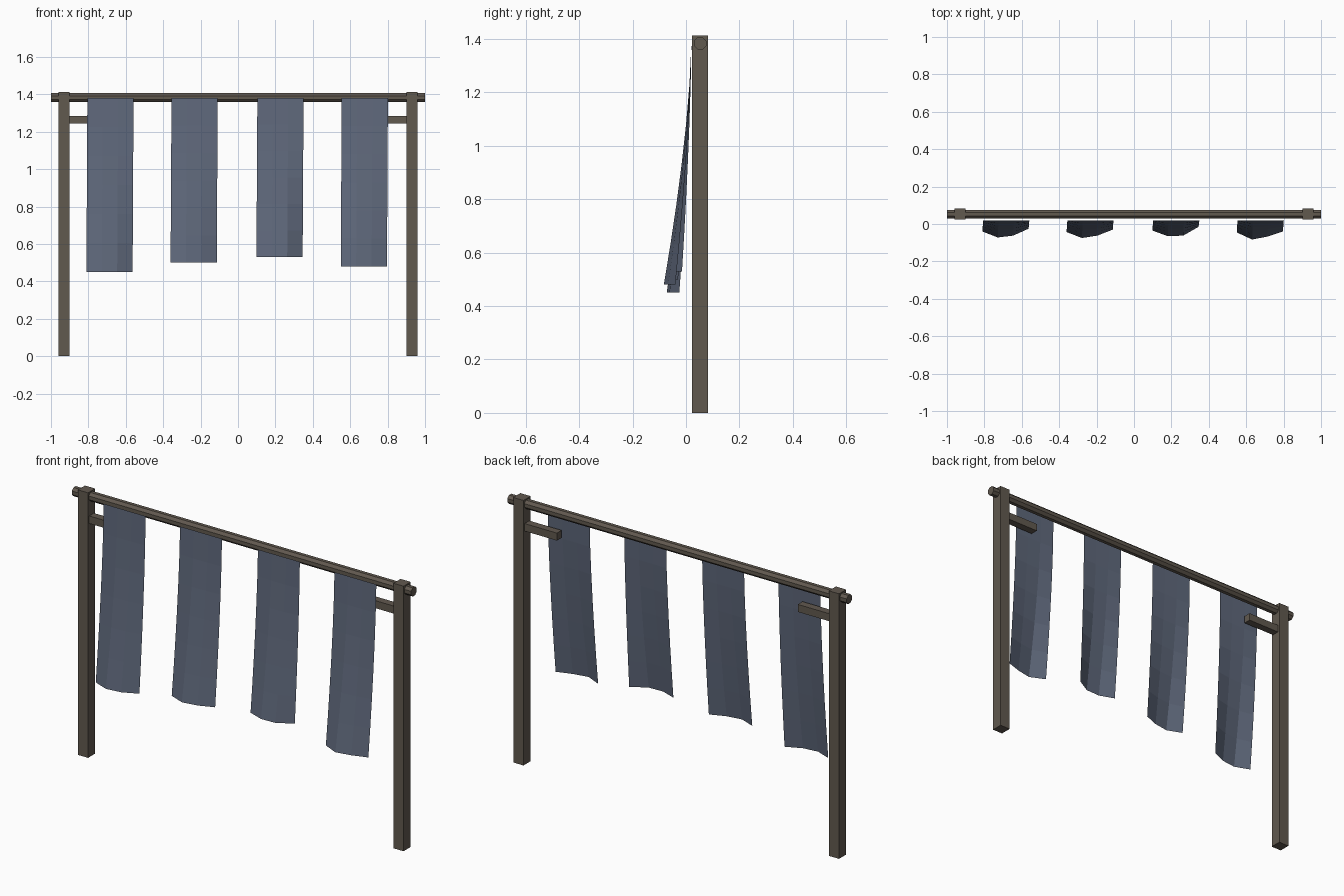
import bpy
import bmesh
import math
from mathutils import Matrix, Vector

cube = bpy.data.objects.get("Cube")
if cube:
    bpy.data.objects.remove(cube, do_unlink=True)


def make_material(name, rgb):
    mat = bpy.data.materials.new(name)
    mat.use_nodes = True
    color = (*rgb, 1.0)
    mat.diffuse_color = color
    mat.node_tree.nodes["Principled BSDF"].inputs["Base Color"].default_value = color
    return mat


WOOD = make_material("weathered wood", (0.12, 0.10, 0.078))
CLOTH = make_material("slate blue cloth", (0.115, 0.14, 0.2))
FRAME_Y = 0.053


def add_object(name, bm, mat):
    mesh = bpy.data.meshes.new(name)
    bmesh.ops.recalc_face_normals(bm, faces=bm.faces)
    bm.to_mesh(mesh)
    bm.free()
    mesh.materials.append(mat)
    obj = bpy.data.objects.new(name, mesh)
    bpy.context.collection.objects.link(obj)
    return obj


def add_box(name, center, size):
    bm = bmesh.new()
    matrix = Matrix.Translation(center) @ Matrix.Diagonal((*size, 1))
    bmesh.ops.create_cube(bm, size=1, matrix=matrix)
    return add_object(name, bm, WOOD)


# Posts with a short inward brace on each side
for side, sign in (("left", 1), ("right", -1)):
    add_box(side + "_post", (sign * 0.93, FRAME_Y, 0.706), (0.06, 0.06, 1.412))
    add_box(side + "_brace", (sign * 0.81, FRAME_Y, 1.265), (0.2, 0.04, 0.04))

# Top rail running through both posts
bm = bmesh.new()
bmesh.ops.create_cone(bm, cap_ends=True, segments=8, radius1=0.025, radius2=0.025, depth=2,
                      matrix=Matrix.Translation((0, FRAME_Y, 1.383))
                      @ Matrix.Rotation(math.pi / 2, 4, "Y")
                      @ Matrix.Rotation(math.pi / 8, 4, "Z"))
add_object("top_rail", bm, WOOD)


# Hanging cloth: straight at the rail, blown forward and folded at the hem
def add_cloth(name, x, hem_z, hem_ys, rows=6, width=0.247):
    top_y, top_z = 0.02, 1.38
    bm = bmesh.new()
    grid = []
    for r in range(rows + 1):
        t = r / rows
        row = []
        for c, hem_y in enumerate(hem_ys):
            px = x + width * (c / (len(hem_ys) - 1) - 0.5) - 0.005 * t
            py = top_y + (hem_y - top_y) * t ** 1.5
            row.append(bm.verts.new(Vector((px, py, top_z + (hem_z - top_z) * t))))
        grid.append(row)
    for upper, lower in zip(grid, grid[1:]):
        for c in range(len(hem_ys) - 1):
            bm.faces.new((upper[c], lower[c], lower[c + 1], upper[c + 1]))
    add_object(name, bm, CLOTH)


add_cloth("far_right_cloth", -0.682, 0.45, (-0.04, -0.072, -0.062, -0.025))
add_cloth("inner_right_cloth", -0.232, 0.50, (-0.043, -0.075, -0.062, -0.03))
add_cloth("inner_left_cloth", 0.227, 0.53, (-0.035, -0.065, -0.062, -0.015))
add_cloth("far_left_cloth", 0.678, 0.48, (-0.045, -0.083, -0.067, -0.04))
